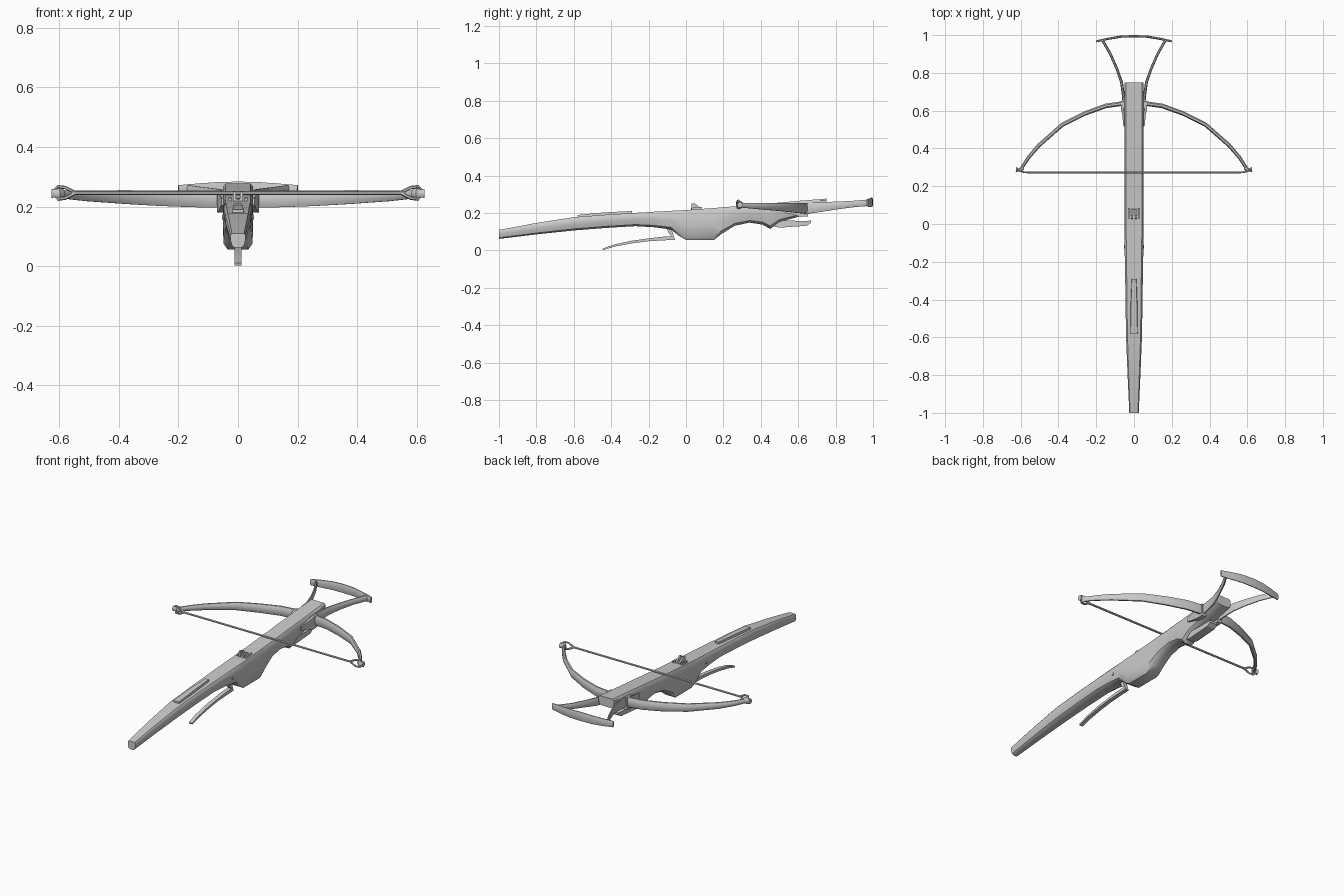
import bpy, bmesh, math
from mathutils import Vector


def make(name, rings, angle=35, closed=True):
    """Skin a list of equal-length rings into a capped solid."""
    bm = bmesh.new()
    vs = [[bm.verts.new(p) for p in r] for r in rings]
    n = len(rings[0])
    for a, b in zip(vs, vs[1:]):
        for i in range(n):
            j = (i + 1) % n
            bm.faces.new((a[i], a[j], b[j], b[i]))
    if closed:
        bm.faces.new(vs[0][::-1])
        bm.faces.new(vs[-1])
    else:
        for i in range(n):
            j = (i + 1) % n
            bm.faces.new((vs[-1][i], vs[-1][j], vs[0][j], vs[0][i]))
    bmesh.ops.recalc_face_normals(bm, faces=bm.faces)
    me = bpy.data.meshes.new(name)
    bm.to_mesh(me)
    bm.free()
    ob = bpy.data.objects.new(name, me)
    bpy.context.collection.objects.link(ob)
    bpy.ops.object.select_all(action='DESELECT')
    ob.select_set(True)
    bpy.context.view_layer.objects.active = ob
    bpy.ops.object.shade_smooth_by_angle(angle=math.radians(angle))
    return ob


def sweep(name, path, sizes, n=8, hint=(0, 0, 1), angle=40):
    """Sweep an n-sided section (across, along hint) along a path."""
    P = [Vector(p) for p in path]
    rings = []
    for i, p in enumerate(P):
        t = (P[min(i + 1, len(P) - 1)] - P[max(i - 1, 0)]).normalized()
        side = t.cross(Vector(hint)).normalized()
        up = side.cross(t)
        w, h = sizes[i]
        k = 0.5 / math.cos(math.pi / n)
        rings.append([p + side * w * k * math.cos(a) + up * h * k * math.sin(a)
                      for a in [(j + 0.5) * 2 * math.pi / n for j in range(n)]])
    return make(name, rings, angle)


def prism(name, profile, x0, x1):
    """Extrude a (y, z) profile from x0 to x1."""
    return make(name, [[(x, y, z) for y, z in profile] for x in (x0, x1)], 25)


def mirrored(ob):
    m = ob.modifiers.new("mirror", 'MIRROR')
    m.use_axis[0] = True
    return ob


# stock: y, bottom z, top z, half width at the side, half width at the bottom
stock = [
    (-1.00, .062, .110, .025, .014), (-.80, .086, .147, .034, .018),
    (-.60, .107, .178, .042, .022), (-.42, .121, .192, .045, .024),
    (-.27, .130, .201, .047, .026), (-.17, .124, .207, .049, .030),
    (-.08, .112, .212, .050, .036), (-.04, .080, .214, .051, .043),
    (.00, .056, .216, .051, .046), (.15, .056, .227, .051, .046),
    (.19, .088, .230, .051, .042), (.26, .132, .236, .051, .034),
    (.34, .149, .242, .051, .030), (.41, .138, .249, .051, .030),
    (.45, .115, .252, .051, .028), (.50, .152, .256, .051, .030),
    (.60, .180, .265, .051, .034), (.75, .222, .277, .050, .040)]
rings = []
for y, b, t, w, wb in stock:
    h = t - b
    half = [(w * .82, t), (w, t - h * .14), (w, b + h * .50),
            ((w + wb) / 2, b + h * .12), (wb * .75, b)]
    rings.append([(x, y, z) for x, z in half] + [(-x, y, z) for x, z in half[::-1]])
make("stock", rings, 40)

# raised cheek plate on top of the butt
make("cheek_plate", [[(-w, y, z - .02), (w, y, z - .02), (w * .8, y, z), (-w * .8, y, z)]
                     for y, z, w in ((-.58, .190, .022), (-.44, .203, .020), (-.29, .211, .014))], 25)

# string catch: side cheeks, base and two-pronged nut
mirrored(prism("catch_cheek", [(.03, .20), (.085, .20), (.085, .232), (.03, .228)], .022, .032))
mirrored(prism("nut_prong", [(.025, .20), (.08, .20), (.078, .228), (.065, .238),
                             (.045, .252), (.03, .25)], .006, .016))
prism("nut_base", [(.03, .20), (.08, .20), (.078, .228), (.03, .226)], -.016, .016)
mirrored(prism("stock_pin", [(-.12 + .009 * math.cos(a), .165 + .009 * math.sin(a))
                             for a in [i * math.pi / 4 for i in range(8)]], .04, .053))

# long trigger lever
trig = [(-.095, .135), (-.085, .10), (-.068, .066), (-.12, .064), (-.20, .057),
        (-.29, .045), (-.38, .027), (-.445, .006)]
sizes = [(.022, .024), (.022, .024), (.026, .024), (.02, .024), (.015, .024),
         (.014, .024), (.012, .023), (.008, .022)]
sweep("trigger_lever", [(0, y, z) for y, z in trig], sizes, 4, (1, 0, 0), 30)

# flat tongue below the fore end
make("fore_tongue", [[(-w, y, b), (w, y, b), (w, y, t), (-w, y, t)]
                     for y, b, t, w in ((.46, .130, .165, .022), (.50, .122, .160, .026),
                                        (.645, .132, .158, .026), (.668, .148, .160, .024))], 25)

# bow limbs
half = [(.06, .638, .225), (.15, .625, .226), (.26, .585, .228), (.38, .525, .232),
        (.505, .415, .236), (.56, .35, .239), (.602, .285, .243)]
hs = [(.024, .058), (.024, .056), (.023, .052), (.022, .046), (.021, .036), (.019, .030), (.016, .025)]
sweep("bow", [(-x, y, z) for x, y, z in half[::-1]] + half, hs[::-1] + hs, 8)

# nocks at the bow tips
mirrored(sweep("bow_nock", [(.588, .298, .244), (.603, .286, .244), (.614, .287, .244), (.625, .288, .244)],
               [(.018, .028), (.024, .042), (.018, .026), (.026, .030)], 8))

# bowstring and its end loops
sweep("bowstring", [(-.56, .272, .246), (.56, .272, .246)], [(.011, .011)] * 2, 6)
for s in (1, -1):
    mirrored(sweep("string_loop", [(.545, .272, .246), (.58, .274, .246 + s * .018),
                                   (.604, .280, .246 + s * .021), (.614, .290, .246 + s * .010)],
                   [(.009, .010)] * 4, 6))

# brackets clamping the bow to the stock
mirrored(make("bow_bracket", [[(.04, y, b), (w, y, b), (w, y, t), (.04, y, t)]
                              for y, b, t, w in ((.515, .205, .228, .056), (.58, .190, .240, .062),
                                                 (.61, .180, .252, .070), (.652, .182, .254, .068))], 25))

# foot stirrup: curved arms and a bowed cross bar
arm = [(.050, .60, .222), (.056, .68, .228), (.066, .75, .235), (.09, .82, .242),
       (.125, .90, .249), (.168, .975, .255)]
mirrored(sweep("stirrup_arm", arm, [(.016, .062), (.016, .056), (.015, .048), (.014, .040),
                                    (.014, .034), (.014, .034)], 8))
bar = [(.0, .994, .258), (.07, .992, .257), (.14, .980, .255), (.20, .967, .254)]
bs = [(.012, .052), (.012, .050), (.012, .044), (.011, .036)]
sweep("stirrup_bar", [(-x, y, z) for x, y, z in bar[:0:-1]] + bar, bs[:0:-1] + bs, 8)
